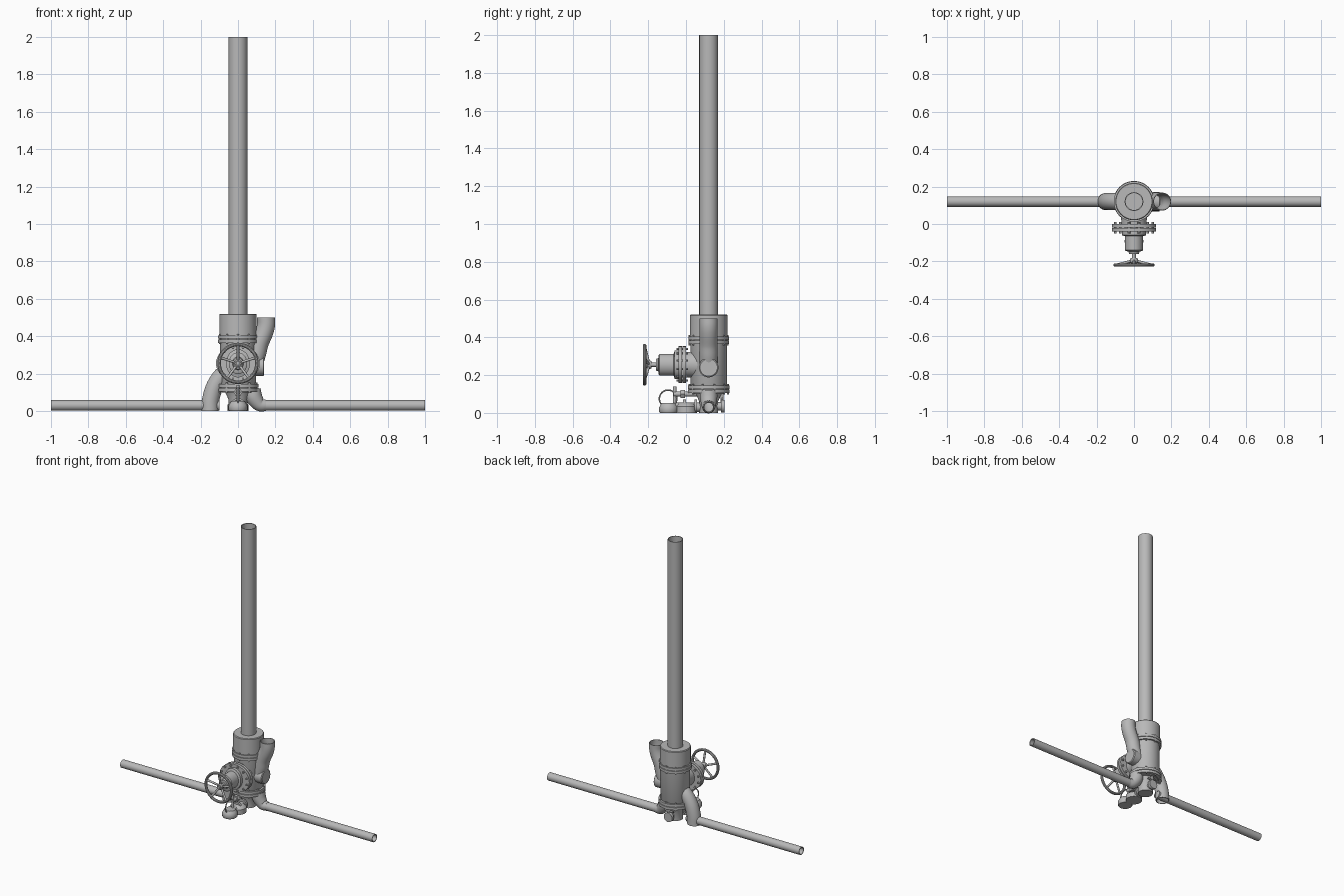
import bpy, bmesh, math
from mathutils import Vector

if "Cube" in bpy.data.objects:
    bpy.data.objects.remove(bpy.data.objects["Cube"])

AX = 0.12   # y of the main vertical axis
VZ = 0.255  # height of the hand valve axis
steel = bpy.data.materials.new("grey steel")
steel.diffuse_color = (0.48, 0.48, 0.48, 1)
steel.use_nodes = True
steel.node_tree.nodes["Principled BSDF"].inputs["Base Color"].default_value = steel.diffuse_color


def finish(name, bm):
    bmesh.ops.recalc_face_normals(bm, faces=bm.faces)
    me = bpy.data.meshes.new(name)
    bm.to_mesh(me)
    bm.free()
    ob = bpy.data.objects.new(name, me)
    bpy.context.collection.objects.link(ob)
    me.materials.append(steel)
    bpy.ops.object.select_all(action='DESELECT')
    ob.select_set(True)
    bpy.context.view_layer.objects.active = ob
    bpy.ops.object.shade_smooth_by_angle(angle=math.radians(35))
    return ob


def lathe(name, profile, origin, axis=(0, 0, 1), n=40, squash=1.0, closed=False):
    """Revolve (radius, distance) pairs about an axis; squash scales the x width."""
    bm = bmesh.new()
    q = Vector(axis).to_track_quat('Z', 'Y')
    rings = []
    for r, h in profile:
        ring = []
        for i in range(n):
            a = 2 * math.pi * i / n
            p = q @ Vector((r * math.cos(a), r * math.sin(a), h))
            p.x *= squash
            ring.append(bm.verts.new(p + Vector(origin)))
        rings.append(ring)
    pairs = list(zip(rings, rings[1:]))
    if closed:
        pairs.append((rings[-1], rings[0]))
    else:
        bm.faces.new(rings[0])
        bm.faces.new(rings[-1])
    for a, b in pairs:
        for i in range(n):
            j = (i + 1) % n
            bm.faces.new((a[i], a[j], b[j], b[i]))
    return finish(name, bm)


def rod(name, a, b, r, n=24):
    a, b = Vector(a), Vector(b)
    return lathe(name, [(r, 0), (r, (b - a).length)], a, b - a, n)


def tube(name, a, b, r, wall=0.005, n=40):
    """Hollow straight pipe with open ends."""
    a, b = Vector(a), Vector(b)
    L = (b - a).length
    return lathe(name, [(r, 0), (r, L), (r - wall, L), (r - wall, 0)], a, b - a, n, closed=True)


def sweep(name, pts, r, wall=0.004, steps=8, n=28):
    """Hollow bent pipe in a plane of constant y, through smooth points (x, z, radius factor)."""
    P = [Vector(p) for p in pts]
    P = [2 * P[0] - P[1]] + P + [2 * P[-1] - P[-2]]
    path = []
    for k in range(1, len(P) - 2):
        p0, p1, p2, p3 = P[k - 1:k + 3]
        for s in range(steps + (k == len(P) - 3)):
            t = s / steps
            path.append(0.5 * (2 * p1 + (p2 - p0) * t + (2 * p0 - 5 * p1 + 4 * p2 - p3) * t * t
                               + (3 * p1 - p0 - 3 * p2 + p3) * t ** 3))
    bm = bmesh.new()
    shells = []
    for inset in (0, wall):
        shell = []
        for k, p in enumerate(path):
            d = path[min(k + 1, len(path) - 1)] - path[max(k - 1, 0)]
            d = Vector((d.x, 0, d.y)).normalized()
            if k == 0 or k == len(path) - 1:   # square the ends to the nearest axis
                d = Vector((0, 0, math.copysign(1, d.z))) if abs(d.z) > abs(d.x) else Vector((math.copysign(1, d.x), 0, 0))
            u = d.cross(Vector((0, 1, 0)))
            rr = r * p.z - inset
            shell.append([bm.verts.new(Vector((p.x, AX, p.y)) + u * rr * math.cos(a) + Vector((0, rr * math.sin(a), 0)))
                          for a in (2 * math.pi * i / n for i in range(n))])
        shells.append(shell)
    rings = shells[0] + shells[1][::-1]
    for a, b in zip(rings, rings[1:] + rings[:1]):
        for i in range(n):
            j = (i + 1) % n
            bm.faces.new((a[i], a[j], b[j], b[i]))
    return finish(name, bm)


def ring(name, origin, axis, R, r, n=40):
    prof = [(R + r * math.cos(a), r * math.sin(a)) for a in (2 * math.pi * i / 10 for i in range(10))]
    return lathe(name, prof, origin, axis, n, closed=True)


def bolts(name, origin, axis, R, r, half, count, squash=1.0):
    """Circle of hexagonal bolts passing through a flange."""
    q = Vector(axis).to_track_quat('Z', 'Y')
    for i in range(count):
        a = 2 * math.pi * (i + 0.5) / count
        p = q @ Vector((R * math.cos(a), R * math.sin(a), 0))
        p.x *= squash
        c = Vector(origin) + p
        d = Vector(axis) * half
        rod(name, c - d, c + d, r, 6)


# Tall riser and long ground pipes
tube("riser_pipe", (0, AX, 0.45), (0, AX, 2.0), 0.05)
for s, side in ((-1, "left"), (1, "right")):
    tube(side + "_ground_pipe", (s * 0.1, AX, 0.03), (s, AX, 0.03), 0.028)

# Main vessel with its flanges and cap
lathe("vessel", [(0.085, 0.1), (0.096, 0.12), (0.096, 0.515), (0.09, 0.52)], (0, AX, 0), n=48)
lathe("cap_collar", [(0.1, 0.4), (0.1, 0.515), (0.096, 0.52)], (0, AX, 0), n=48)
for z in (0.365, 0.387):
    lathe("upper_flange", [(0.108, z), (0.108, z + 0.018)], (0, AX, 0), n=48)
for z in (0.105, 0.127):
    lathe("lower_flange", [(0.11, z), (0.11, z + 0.018)], (0, AX, 0), n=48)
bolts("upper_bolt", (0, AX, 0.385), (0, 0, 1), 0.101, 0.006, 0.027, 10)
bolts("lower_bolt", (0, AX, 0.125), (0, 0, 1), 0.102, 0.006, 0.028, 10)
lathe("foot", [(0.05, 0.0), (0.05, 0.06), (0.07, 0.105)], (0, AX, 0))

# Bent branches
sweep("left_bend", [(-0.15, 0.0, 1), (-0.146, 0.06, 1), (-0.125, 0.13, 1), (-0.085, 0.19, 1), (-0.03, 0.225, 1)], 0.046)
sweep("right_branch", [(0.02, 0.215, 1), (0.075, 0.24, 1), (0.1, 0.3, 1), (0.115, 0.36, 1),
                       (0.14, 0.42, 1), (0.15, 0.46, 1), (0.15, 0.5, 1)], 0.048)
lathe("branch_socket", [(0.052, 0.05), (0.052, 0.135), (0.046, 0.14)], (0, AX, 0.24), (1, 0, 0))
sweep("right_bend", [(0.075, 0.12, 1), (0.085, 0.075, 1), (0.115, 0.035, 0.8), (0.15, 0.03, 0.65)], 0.045)

# Hand valve: neck, bolted flanges, bonnet and stem
F = (0, -1, 0)
lathe("valve_neck", [(0.075, -0.06), (0.068, -0.02), (0.068, 0.015)], (0, 0, VZ), F)
for y in (0.005, 0.027):
    lathe("valve_flange", [(0.098, y - 0.005), (0.098, y + 0.013)], (0, 0, VZ), F, squash=1.2)
bolts("valve_bolt", (0, -0.02, VZ), F, 0.086, 0.007, 0.03, 12, 1.2)
lathe("bonnet", [(0.075, 0.035), (0.075, 0.06), (0.058, 0.065), (0.058, 0.14), (0.05, 0.145), (0.035, 0.147),
                 (0.03, 0.16)], (0, 0, VZ), F, squash=0.85)
rod("stem", (0, -0.13, VZ), (0, -0.222, VZ), 0.011)

# Hand wheel with dished spokes
ring("wheel_rim", (0, -0.219, VZ), F, 0.101, 0.0095, 48)
lathe("wheel_hub", [(0.018, 0.182), (0.022, 0.19), (0.022, 0.205), (0.015, 0.21)], (0, 0, VZ), F)
for i in range(5):
    a = math.pi / 2 + 2 * math.pi * i / 5
    c, s = math.cos(a), math.sin(a)
    rod("wheel_spoke", (0.012 * c, -0.197, VZ + 0.012 * s), (0.1 * c, -0.219, VZ + 0.1 * s), 0.007, 12)

# Small drain outlet at the front with a swing handle
rod("drain_pipe", (0, AX, 0.03), (0, -0.06, 0.03), 0.024)
for y in (0.045, -0.015):
    rod("drain_flange", (0, y, 0.035), (0, y + 0.014, 0.035), 0.035)
lathe("drain_body", [(0.055, 0.0), (0.055, 0.035), (0.04, 0.05), (0.018, 0.056)], (0, 0.0, 0))
lathe("drain_cup", [(0.046, 0.0), (0.05, 0.006), (0.05, 0.03), (0.044, 0.04), (0.036, 0.053)], (0, -0.092, 0))
ring("drain_handle", (0, -0.095, 0.075), (1, 0, 0), 0.046, 0.004)
rod("drain_spindle", (0, -0.06, 0.05), (0, -0.06, 0.14), 0.009)
rod("drain_link", (0, -0.065, 0.1), (0, 0.06, 0.1), 0.013)
rod("drain_nut", (0, -0.03, 0.1), (0, -0.005, 0.1), 0.023, 6)

# Small outlet at the back
rod("rear_stub", (0, AX, 0.035), (0, 0.2, 0.035), 0.022)
rod("rear_flange", (0, 0.185, 0.035), (0, 0.205, 0.035), 0.033)
rod("rear_spindle", (0, 0.19, 0.03), (0, 0.19, 0.1), 0.008)
rod("rear_lever", (-0.035, 0.19, 0.075), (0.035, 0.19, 0.075), 0.006, 12)
